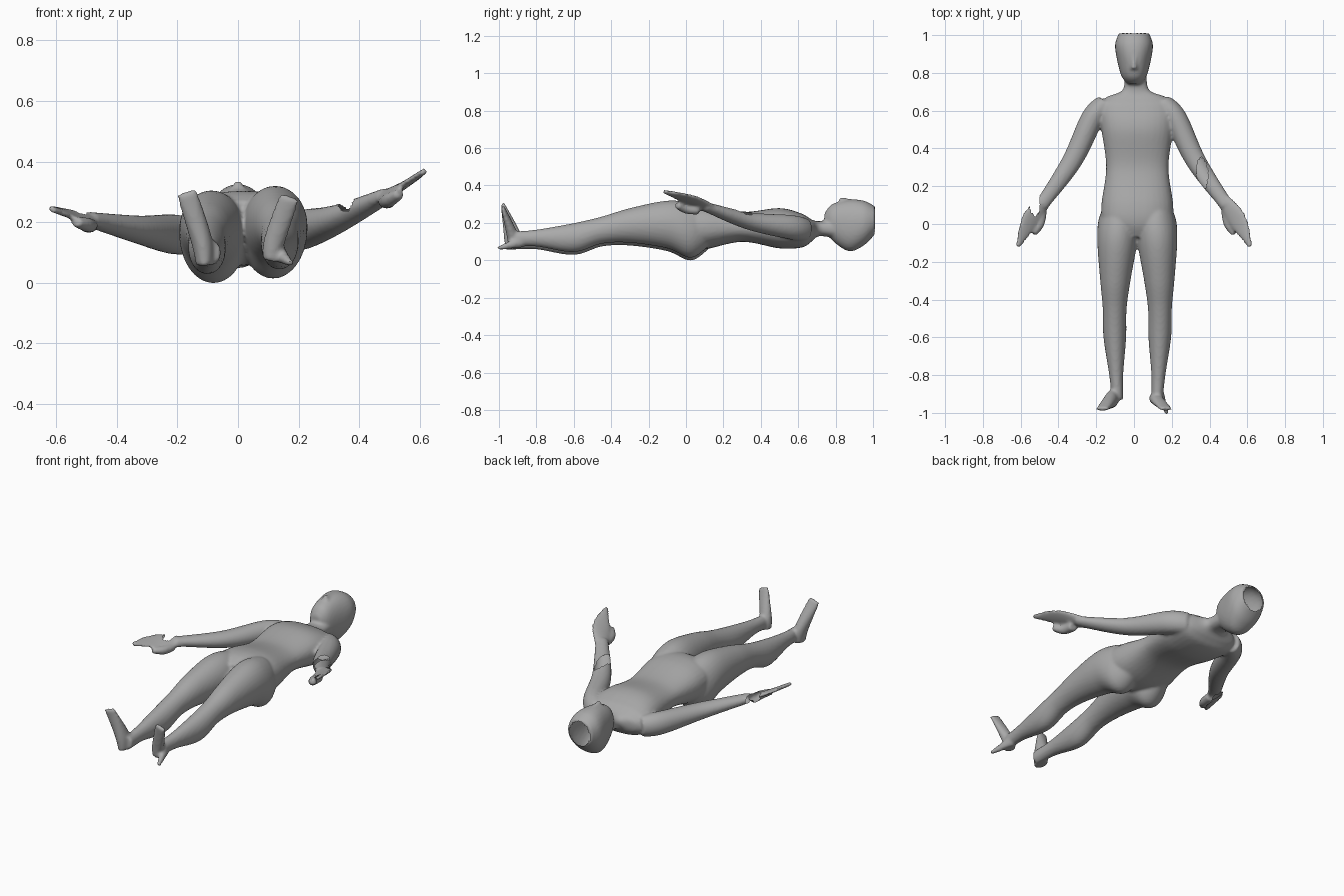
import bpy
import bmesh
import math
from mathutils import Matrix, Vector

cube = bpy.data.objects.get("Cube")
if cube:
    bpy.data.objects.remove(cube, do_unlink=True)

colour = (0.4, 0.4, 0.4, 1)
grey = bpy.data.materials.new("plain_grey")
grey.use_nodes = True
grey.diffuse_color = colour
grey.node_tree.nodes["Principled BSDF"].inputs["Base Color"].default_value = colour

SIDES = 32
STEPS = 8
UP = Vector((0, 0, 1))
ALONG = Vector((0, -1, 0))
body_middle = 0.0175
bm = bmesh.new()


def smooth_path(stations):
    """Smooth curve through stations of x, y, z, half width and half height."""
    points = [Vector(station) for station in stations]
    last = len(points) - 1
    path = []
    for i in range(last):
        before, start = points[max(i - 1, 0)], points[i]
        end, after = points[i + 1], points[min(i + 2, last)]
        for step in range(STEPS):
            t = step / STEPS
            ease = t * t * (3 - 2 * t)
            path.append(start.lerp(end, ease)
                        + (end - before) / 2 * t * (1 - t) ** 2
                        - (after - start) / 2 * t * t * (1 - t))
    return path + [points[last]]


def loft(stations, up=UP, axis=None, power=1):
    """Closed tube of elliptical rings; a lower power gives boxier rings."""
    path = smooth_path(stations)
    last = len(path) - 1
    rings = []
    for i, point in enumerate(path):
        travel = path[min(i + 1, last)] - path[max(i - 1, 0)]
        tangent = axis or Vector(travel[:3]).normalized()
        side = tangent.cross(up).normalized()
        top = side.cross(tangent)
        ring = []
        for k in range(SIDES):
            angle = math.tau * k / SIDES
            across, upward = math.cos(angle), math.sin(angle)
            across = math.copysign(abs(across) ** power, across)
            upward = math.copysign(abs(upward) ** power, upward)
            offset = side * across * point[3] + top * upward * point[4]
            ring.append(bm.verts.new(Vector(point[:3]) + offset))
        rings.append(ring)
    for ring, following in zip(rings, rings[1:]):
        for k in range(SIDES):
            n = (k + 1) % SIDES
            bm.faces.new((ring[k], ring[n], following[n], following[k]))
    bm.faces.new(rings[0])
    bm.faces.new(rings[last])


def lying_loft(profile, middle, lift=0, power=1):
    """Loft along the body from rows of y, half width, underside and topside."""
    loft([(middle(y), y, (under + over) / 2 + lift, width, (over - under) / 2)
          for y, width, under, over in profile], axis=ALONG, power=power)


# Torso and neck
lying_loft([(-0.07, 0.1, 0.12, 0.27), (0, 0.18, 0.07, 0.3), (0.1, 0.19, 0.06, 0.3),
            (0.3, 0.165, 0.1, 0.26), (0.5, 0.19, 0.065, 0.28), (0.62, 0.2, 0.07, 0.25),
            (0.67, 0.16, 0.1, 0.22), (0.71, 0.07, 0.13, 0.21), (0.8, 0.06, 0.12, 0.22)],
           middle=lambda y: body_middle * min(1, 2 - 2 * y), power=0.85)

# Head and nose
lying_loft([(0.74, 0.03, 0.18, 0.25), (0.78, 0.065, 0.11, 0.3), (0.87, 0.09, 0.05, 0.325),
            (0.95, 0.1, 0.08, 0.32), (1.01, 0.08, 0.14, 0.29)],
           middle=lambda y: 0, power=0.92)
lying_loft([(0.82, 0.018, 0.3, 0.338), (0.9, 0.01, 0.3, 0.328)], middle=lambda y: 0)

leg_profile = [(0.14, 0.06, 0.08, 0.24), (0.03, 0.105, 0, 0.29), (-0.1, 0.105, 0.05, 0.305),
               (-0.3, 0.08, 0.08, 0.265), (-0.45, 0.063, 0.075, 0.22),
               (-0.6, 0.06, 0.03, 0.185), (-0.8, 0.037, 0.06, 0.15),
               (-0.93, 0.03, 0.06, 0.14)]
arm_profile = [(0.15, 0.64, 0.05, 0.06), (0.22, 0.56, 0.06, 0.065),
               (0.33, 0.33, 0.053, 0.046), (0.49, 0.1, 0.035, 0.025)]
hand_profile = [(0.46, 0.14, 0.035, 0.023), (0.55, 0.02, 0.053, 0.012),
                (0.615, -0.12, 0.012, 0.01)]
thumb_profile = [(0.49, 0.07, 0.03, 0.024), (0.5, 0, 0.025, 0.024),
                 (0.535, -0.05, 0.02, 0.016)]

# Each side has its own roll, arm bend and foot thickness
for sign, roll, bend, sole in ((-1, 0, 0.25, 0.045), (1, 0.015, 0.58, 0.03)):

    # Leg with buttock
    def leg_middle(y):
        return body_middle + sign * (0.1 - 0.02 * math.sin(math.pi * y))

    lying_loft(leg_profile, leg_middle, lift=roll)

    # Foot with the toes pointing up
    loft([(sign * 0.11, -0.92, 0.06 + roll, 0.028, sole),
          (sign * 0.12, -0.93, 0.14, 0.035, sole),
          (sign * 0.17, -0.98, 0.3 - roll, 0.035, 0.01)], up=ALONG)

    # Arm, hand and thumb
    def arm_loft(profile, drop, up):
        loft([(sign * x, y, 0.15 + bend * x * x - drop, width, height)
              for x, y, width, height in profile], up=up)

    palm_up = Vector((-sign, 0, 2))
    arm_loft(arm_profile, 0, UP)
    arm_loft(hand_profile, 0, palm_up)
    arm_loft(thumb_profile, 0.02, UP)

# Thin flap on the left heel
loft([(0.13, -0.88, 0.1, 0.025, 0.03), (0.175, -1.005, 0.065, 0.01, 0.01)])

# Fuse every part into one skin
bmesh.ops.recalc_face_normals(bm, faces=bm.faces)
parts = bpy.data.meshes.new("body_parts")
bm.to_mesh(parts)
bm.free()
body = bpy.data.objects.new("body", parts)
bpy.context.collection.objects.link(body)
remesh = body.modifiers.new("fuse", "REMESH")
remesh.mode = "VOXEL"
remesh.voxel_size = 0.009
soften = body.modifiers.new("soften", "SMOOTH")
soften.iterations = 3
evaluated = body.evaluated_get(bpy.context.evaluated_depsgraph_get())
skin = bpy.data.meshes.new_from_object(evaluated)
body.modifiers.clear()
body.data = skin
bpy.data.meshes.remove(parts)

# Open the crown and the gaps in the forearms, as centre and radii
gaps = [(Vector((0, 1, 0.21)), (0.07, 0.03, 0.075)),
        (Vector((-0.525, 0.11, 0.2)), (0.03, 0.07, 0.1)),
        (Vector((0.36, 0.27, 0.27)), (0.03, 0.1, 0.04))]


def in_gap(point):
    return any(sum((d / r) ** 2 for d, r in zip(point - centre, radii)) < 1
               for centre, radii in gaps)


bm = bmesh.new()
bm.from_mesh(skin)
holes = [face for face in bm.faces if in_gap(face.calc_center_median())]
bmesh.ops.delete(bm, geom=holes, context="FACES")
for face in bm.faces:
    face.smooth = True
    face.material_index = 0
bm.to_mesh(skin)
bm.free()

# Rest the body on the ground
skin.transform(Matrix.Translation(-UP * min(vert.co.z for vert in skin.vertices)))
skin.materials.clear()
skin.materials.append(grey)
